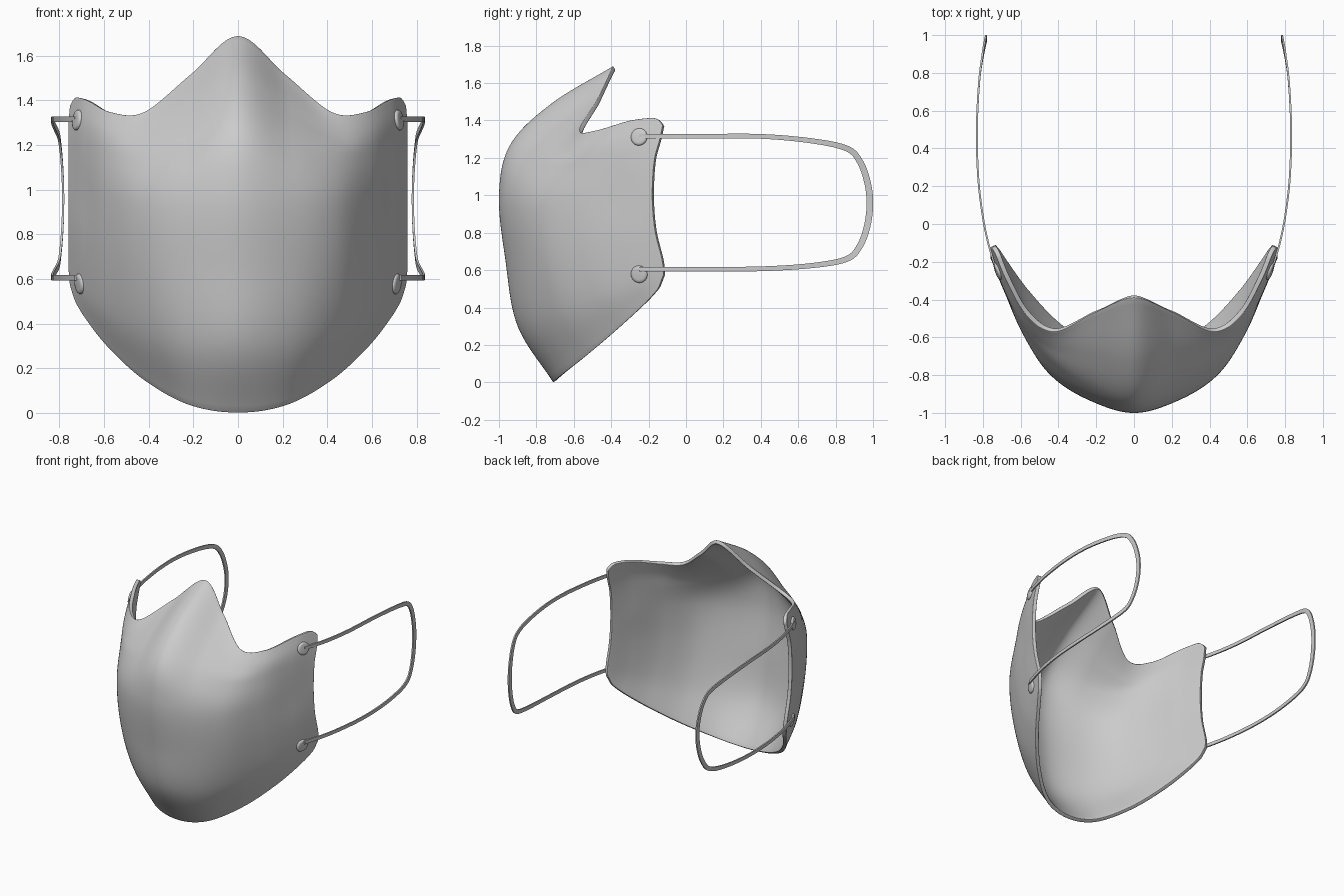
import bpy, bmesh, math
from mathutils import Vector

if "Cube" in bpy.data.objects:
    bpy.data.objects.remove(bpy.data.objects["Cube"])


def spline(pts, t):
    """Smooth curve through the points, t from 0 to len(pts) - 1."""
    i = min(int(t), len(pts) - 2)
    f = t - i
    b, c = pts[i], pts[i + 1]
    a = pts[i - 1] if i else 2 * b - c
    d = pts[i + 2] if i + 2 < len(pts) else 2 * c - b
    return b + 0.5 * f * (c - a + f * (2 * a - 5 * b + 4 * c - d
                                       + f * (3 * (b - c) + d - a)))


def make_object(name, verts, faces, angle=40):
    me = bpy.data.meshes.new(name)
    me.from_pydata([tuple(v) for v in verts], [], faces)
    ob = bpy.data.objects.new(name, me)
    bpy.context.collection.objects.link(ob)
    bpy.ops.object.select_all(action='DESELECT')
    ob.select_set(True)
    bpy.context.view_layer.objects.active = ob
    bpy.ops.object.shade_smooth_by_angle(angle=math.radians(angle))
    return ob


# Mask: cross-sections from the bottom edge to the top edge, centre to side
rows = [
    [(0, -.71, 0), (.22, -.67, .035), (.42, -.53, .145), (.58, -.36, .29), (.69, -.21, .43), (.75, -.12, .535)],
    [(0, -.90, .3), (.24, -.83, .31), (.44, -.68, .37), (.59, -.48, .46), (.69, -.29, .55), (.76, -.125, .64)],
    [(0, -.965, .65), (.25, -.90, .65), (.45, -.765, .67), (.59, -.56, .72), (.69, -.345, .77), (.76, -.165, .81)],
    [(0, -1, 1), (.25, -.925, .98), (.45, -.79, .96), (.59, -.58, .97), (.69, -.35, .98), (.76, -.18, .99)],
    [(0, -.94, 1.27), (.24, -.85, 1.2), (.45, -.72, 1.15), (.59, -.55, 1.15), (.69, -.35, 1.17), (.76, -.17, 1.18)],
    [(0, -.72, 1.49), (.23, -.68, 1.37), (.44, -.65, 1.25), (.585, -.525, 1.25), (.69, -.33, 1.29), (.76, -.14, 1.3)],
    [(0, -.39, 1.69), (.21, -.47, 1.52), (.42, -.57, 1.35), (.57, -.48, 1.348), (.68, -.29, 1.402), (.75, -.115, 1.42)],
]
full = [[Vector((-x, y, z)) for x, y, z in r[:0:-1]] + [Vector(p) for p in r] for r in rows]
NU, NV = 160, 56
verts, faces = [], []
for i in range(NU + 1):
    u = 10 * i / NU
    column = [spline(r, u) for r in full]
    # round the four corners by shortening the outermost columns
    k = 0.13 * max(0, (abs(u - 5) - 4.55) / 0.45) ** 2.5
    for j in range(NV + 1):
        v = 0.5 + (j / NV - 0.5) * (1 - k)
        verts.append(spline(column, 6 * v))
n = NV + 1
for i in range(NU):
    for j in range(NV):
        a = i * n + j
        faces.append((a, a + n, a + n + 1, a + 1))
mask = make_object("mask_shell", verts, faces)
sol = mask.modifiers.new("thickness", 'SOLIDIFY')
sol.thickness, sol.offset = 0.026, -1
bev = mask.modifiers.new("soft_rim", 'BEVEL')
bev.width, bev.segments, bev.limit_method = 0.009, 3, 'ANGLE'
bev.angle_limit = math.radians(45)


def mirror(ob):
    m = ob.modifiers.new("other_side", 'MIRROR')
    m.mirror_object = mask


# Ear loops: flat bands following a side outline (y, z) and a plan bow (y, x)
outline = [Vector(p) for p in [
    (-.25, 1.315), (.05, 1.315), (.4, 1.315), (.68, 1.29), (.86, 1.25), (.93, 1.18), (.97, 1.07),
    (.983, .96), (.97, .84), (.93, .73), (.86, .66), (.68, .625), (.4, .607), (.05, .605), (-.25, .605)]]
plan = [Vector(p) for p in [(-.25, .728), (-.1, .772), (.05, .802), (.25, .825), (.5, .832),
                            (.75, .82), (.9, .80), (1.0, .78)]]
plan_curve = [spline(plan, 7 * i / 100) for i in range(101)]


def bow(y):
    for a, b in zip(plan_curve, plan_curve[1:]):
        if y <= b.x:
            return a.y + (b.y - a.y) * (y - a.x) / (b.x - a.x)
    return plan[-1].y


STEPS = 112
verts, faces = [], []
for i in range(STEPS + 1):
    t = 14 * i / STEPS
    p = spline(outline, t)
    d = (spline(outline, min(t + .02, 14)) - spline(outline, max(t - .02, 0))).normalized()
    side = Vector((-d.y, d.x)) * (0.0125 + 0.0055 * max(0, p.x) ** 4)
    for s, h in ((-1, -1), (1, -1), (1, 1), (-1, 1)):
        q = p + side * s
        verts.append((bow(p.x) + h * 0.005, q.x, q.y))
for i in range(STEPS):
    for k in range(4):
        a, b = i * 4 + k, i * 4 + (k + 1) % 4
        faces.append((a, b, b + 4, a + 4))
faces += [(3, 2, 1, 0), tuple(STEPS * 4 + k for k in range(4))]
strap = make_object("ear_loops", verts, faces)
bm = bmesh.new()
bm.from_mesh(strap.data)
bmesh.ops.recalc_face_normals(bm, faces=bm.faces)
bm.to_mesh(strap.data)
bm.free()
mirror(strap)

# Fastening discs lying on the shell where the loops attach
bpy.context.view_layer.update()
profile = [(.046, -.008), (.046, .004), (.041, .010), (.030, .012)]
SIDES = 32
for name, z in (("upper_disc", 1.312), ("lower_disc", .578)):
    hit, loc, nor, _ = mask.ray_cast(Vector((2, -.25, z)), Vector((-1, 0, 0)))
    if not hit:
        loc, nor = Vector((.72, -.25, z)), Vector((.92, -.39, 0))
    rot = nor.to_track_quat('Z', 'Y')
    verts = [loc + rot @ Vector((r * math.cos(2 * math.pi * i / SIDES),
                                 r * math.sin(2 * math.pi * i / SIDES), h))
             for r, h in profile for i in range(SIDES)]
    faces = [(k * SIDES + i, k * SIDES + (i + 1) % SIDES,
              (k + 1) * SIDES + (i + 1) % SIDES, (k + 1) * SIDES + i)
             for k in range(3) for i in range(SIDES)]
    faces += [tuple(reversed(range(SIDES))), tuple(range(3 * SIDES, 4 * SIDES))]
    mirror(make_object(name, verts, faces, 60))
